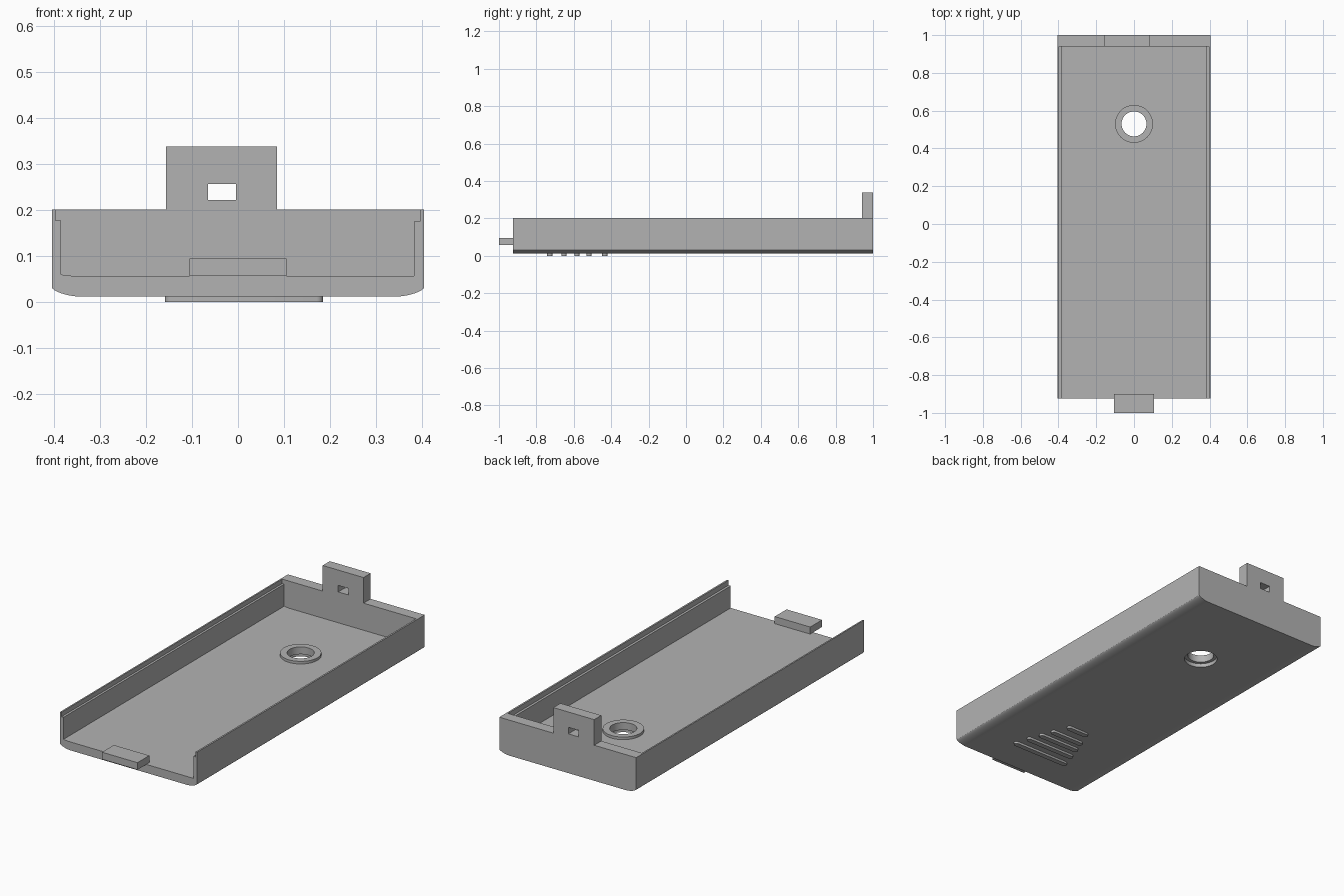
import bpy, bmesh, math

cube = bpy.data.objects.get("Cube")
if cube:
    bpy.data.objects.remove(cube, do_unlink=True)

grey = bpy.data.materials.new("plain grey")
grey.use_nodes = True
grey.diffuse_color = (0.45, 0.45, 0.45, 1)
for node in grey.node_tree.nodes:
    if node.type == 'BSDF_PRINCIPLED':
        node.inputs["Base Color"].default_value = grey.diffuse_color


def prism(name, points, offset):
    """Closed outline extruded along an offset vector."""
    bm = bmesh.new()
    face = bm.faces.new([bm.verts.new(p) for p in points])
    grown = bmesh.ops.extrude_face_region(bm, geom=[face])["geom"]
    bmesh.ops.translate(bm, vec=offset,
                        verts=[g for g in grown if isinstance(g, bmesh.types.BMVert)])
    bmesh.ops.recalc_face_normals(bm, faces=bm.faces)
    mesh = bpy.data.meshes.new(name)
    bm.to_mesh(mesh)
    bm.free()
    mesh.materials.append(grey)
    obj = bpy.data.objects.new(name, mesh)
    bpy.context.collection.objects.link(obj)
    return obj


def along_y(name, outline, y0, y1):
    return prism(name, [(x, y0, z) for x, z in outline], (0, y1 - y0, 0))


def box(name, x0, x1, y0, y1, z0, z1):
    return along_y(name, [(x0, z0), (x1, z0), (x1, z1), (x0, z1)], y0, y1)


def disc(name, radius, z0, z1):
    ring = [(HOLE_X + radius * math.cos(a), HOLE_Y + radius * math.sin(a), z0)
            for a in (math.tau * i / 48 for i in range(48))]
    return prism(name, ring, (0, 0, z1 - z0))


def activate(obj):
    bpy.ops.object.select_all(action='DESELECT')
    obj.select_set(True)
    bpy.context.view_layer.objects.active = obj


def combine(obj, other, operation):
    """Apply a boolean and discard the helper."""
    activate(obj)
    mod = obj.modifiers.new(operation.lower(), 'BOOLEAN')
    mod.operation, mod.object, mod.solver = operation, other, 'EXACT'
    bpy.ops.object.modifier_apply(modifier=mod.name)
    bpy.data.objects.remove(other, do_unlink=True)


def smooth(obj, degrees=35):
    activate(obj)
    bpy.ops.object.shade_smooth_by_angle(angle=math.radians(degrees))


HOLE_X, HOLE_Y = 0, 0.53
FRONT, WALL, BACK = -0.925, 0.94, 1.0
FLOOR, RIM = 0.057, 0.202

# Tray body with rounded lower edges
steps = [math.pi / 2 * i / 10 for i in range(11)]
corner = [(0.345 + 0.06 * math.sin(a) ** 1.25,
           0.032 - 0.02 * max(math.cos(a), 0) ** 1.25) for a in steps]
half = corner + [(0.405, RIM)]
tray = along_y("tray_body", half + [(-x, z) for x, z in reversed(half)], FRONT, BACK)

# Channel, open at the front, with a stepped lip along both side walls
channel = [(-0.36, FLOOR), (0.383, FLOOR), (0.383, 0.175), (0.396, 0.175),
           (0.396, 0.3), (-0.397, 0.3), (-0.397, 0.178), (-0.385, 0.178), (-0.385, 0.06)]
combine(tray, along_y("channel_cutter", channel, FRONT - 0.1, WALL), 'DIFFERENCE')

# Round hole, recessed from below
combine(tray, disc("hole_cutter", 0.066, -0.1, 0.2), 'DIFFERENCE')
combine(tray, disc("recess_cutter", 0.083, -0.1, 0.032), 'DIFFERENCE')
smooth(tray)
tray.modifiers.new("even_normals", 'WEIGHTED_NORMAL').keep_sharp = True

# Raised collar around the hole
collar = disc("hole_collar", 0.1, FLOOR - 0.005, FLOOR + 0.014)
combine(collar, disc("collar_cutter", 0.066, -0.1, 0.2), 'DIFFERENCE')
smooth(collar)

# Latch plate with a rectangular slot on the back wall
latch = box("latch_plate", -0.157, 0.085, WALL, BACK, RIM, 0.339)
combine(latch, box("slot_cutter", -0.065, -0.004, WALL - 0.1, BACK + 0.1, 0.222, 0.257),
        'DIFFERENCE')

# Locating tab at the front
box("front_tab", -0.105, 0.105, -1.0, -0.9, FLOOR, 0.095)

# Round-ended grip ribs under the front end, shorter toward the back
RIB_R = 0.014
for i, (y, reach) in enumerate([(-0.728, 0.172), (-0.652, 0.15), (-0.583, 0.125),
                                (-0.518, 0.1), (-0.434, 0.066)]):
    outline = []
    for side in (1, -1):
        for k in range(9):
            a = math.pi * (k / 8 - 0.5)
            outline.append((0.013 + side * (reach - RIB_R + RIB_R * math.cos(a)),
                            y + side * RIB_R * math.sin(a), 0))
    smooth(prism(f"grip_rib_{i + 1}", outline, (0, 0, 0.014)))
